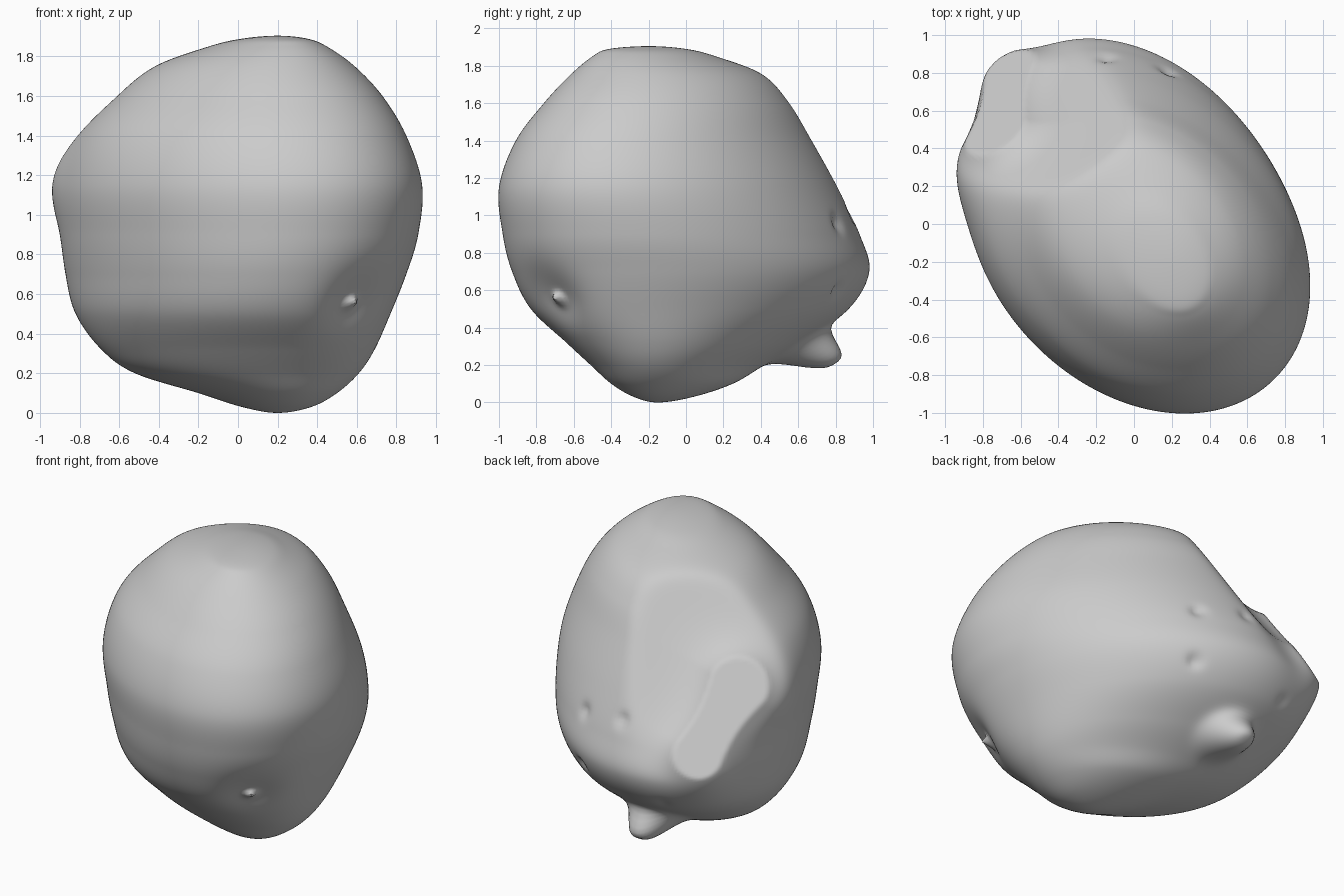
import bpy, bmesh, math
from mathutils import Vector

cube = bpy.data.objects.get("Cube")
if cube:
    bpy.data.objects.remove(cube, do_unlink=True)

SEGMENTS, STEPS = 240, 12
SKEW = -0.27          # slants each oval section toward the long diagonal

# Body sections: height, x min, x max, y min, y max
sections = [
    (0, .2, .2, -.15, -.15),
    (.03, .02, .37, -.28, .04),
    (.1, -.2, .5, -.4, .25),
    (.2, -.52, .61, -.51, .42),
    (.32, -.69, .69, -.64, .62),
    (.5, -.82, .77, -.83, .87),
    (.7, -.87, .85, -.93, .98),
    (.9, -.885, .91, -.98, .93),
    (1.15, -.88, .93, -1, .82),
    (1.4, -.79, .85, -.91, .69),
    (1.6, -.61, .73, -.76, .57),
    (1.75, -.42, .59, -.62, .42),
    (1.85, -.15, .45, -.5, .16),
    (1.89, .02, .35, -.41, 0),
    (1.905, .2, .2, -.2, -.2),
]


def mirrored(s):
    """Continue a section through the pole so the cap comes out round."""
    return (s[0], s[2], s[1], s[4], s[3])


def spline(a, b, c, d, t):
    return [q + .5 * t * (r - p + t * (2 * p - 5 * q + 4 * r - s + t * (3 * (q - r) + s - p)))
            for p, q, r, s in zip(a, b, c, d)]


def push(p, centre, direction, amount, radius, power=2):
    """Soft bump (positive) or dent (negative); higher power is blunter."""
    fall = math.exp(-((p - Vector(centre)).length / radius) ** power)
    return p + Vector(direction).normalized() * amount * fall


# Flat cut: a long rounded patch on a tilted plane
cut_normal = Vector((-.48, .695, .536)).normalized()
cut_offset = 1.364
cut_top, cut_low = Vector((-.73, .49, 1.24)), Vector((-.65, .8, .88))


def flatten(p):
    gap = p.dot(cut_normal) - cut_offset
    if gap < -.45:
        return p
    axis = cut_low - cut_top
    on_plane = p - cut_normal * gap
    along = (on_plane - cut_top).dot(axis) / axis.length_squared
    t = min(1, max(0, along))
    waist = .03 * math.sin(math.pi * t)
    outside = (on_plane - cut_top - axis * t).length - (.18 - .03 * t - waist)
    if outside <= 0:
        return on_plane
    # The skin dips gently away from the rim and never rises past the plane
    limit = -.1 * (1 - math.exp(-outside / .12))
    soft = .02
    level = limit - soft * math.log(1 + math.exp((limit - gap) / soft))
    level += (limit - level) * math.exp(-(outside / .1) ** 2)
    return on_plane + cut_normal * level


def shape(p):
    # Shoulder beside the cut
    p = push(p, (-.86, .3, 1.2), (-1, 0, .1), .06, .25)
    # Pinched front dimple with its small tip
    p = push(p, (.59, -.7, .56), (.65, -.74, 0), -.06, .17)
    p = push(p, (.55, -.66, .56), (.65, -.7, .1), .07, .035)
    # Blunt knob under the back
    p = push(p, (-.21, .6, .31), (0, .87, -.45), .22, .14, 3)
    # Small puckers on the back
    for spot in ((-.15, .86, 1), (.17, .8, .95), (.2, .82, .6), (-.45, .9, .5)):
        p = push(p, spot, (0, 1, 0), -.03, .045)
    return flatten(p)


bm = bmesh.new()
padded = [mirrored(sections[1])] + sections + [mirrored(sections[-2])]
rings = []
for i in range(len(sections) - 1):
    for k in range(STEPS):
        if i or k:
            rings.append(spline(*padded[i:i + 4], k / STEPS))

loops = []
for z, x0, x1, y0, y1 in rings:
    loop = []
    for j in range(SEGMENTS):
        a = math.tau * j / SEGMENTS
        u = math.cos(a)
        v = SKEW * u + math.sqrt(1 - SKEW * SKEW) * math.sin(a)
        p = Vector(((x0 + x1 + (x1 - x0) * u) / 2, (y0 + y1 + (y1 - y0) * v) / 2, z))
        loop.append(bm.verts.new(shape(p)))
    loops.append(loop)

bottom = bm.verts.new((.2, -.15, 0))
top = bm.verts.new((.2, -.2, 1.905))
for j in range(SEGMENTS):
    n = (j + 1) % SEGMENTS
    bm.faces.new((bottom, loops[0][n], loops[0][j]))
    bm.faces.new((top, loops[-1][j], loops[-1][n]))
    for low, high in zip(loops, loops[1:]):
        bm.faces.new((low[j], low[n], high[n], high[j]))
bmesh.ops.recalc_face_normals(bm, faces=bm.faces)

mesh = bpy.data.meshes.new("lumpy_body")
bm.to_mesh(mesh)
bm.free()
body = bpy.data.objects.new("lumpy_body", mesh)
bpy.context.collection.objects.link(body)

grey = bpy.data.materials.new("plain_grey")
grey.use_nodes = True
colour = (.6, .6, .6, 1)
grey.diffuse_color = colour
for node in grey.node_tree.nodes:
    if node.type == 'BSDF_PRINCIPLED':
        node.inputs["Base Color"].default_value = colour
mesh.materials.append(grey)

bpy.ops.object.select_all(action='DESELECT')
body.select_set(True)
bpy.context.view_layer.objects.active = body
bpy.ops.object.shade_smooth_by_angle(angle=math.radians(40))
